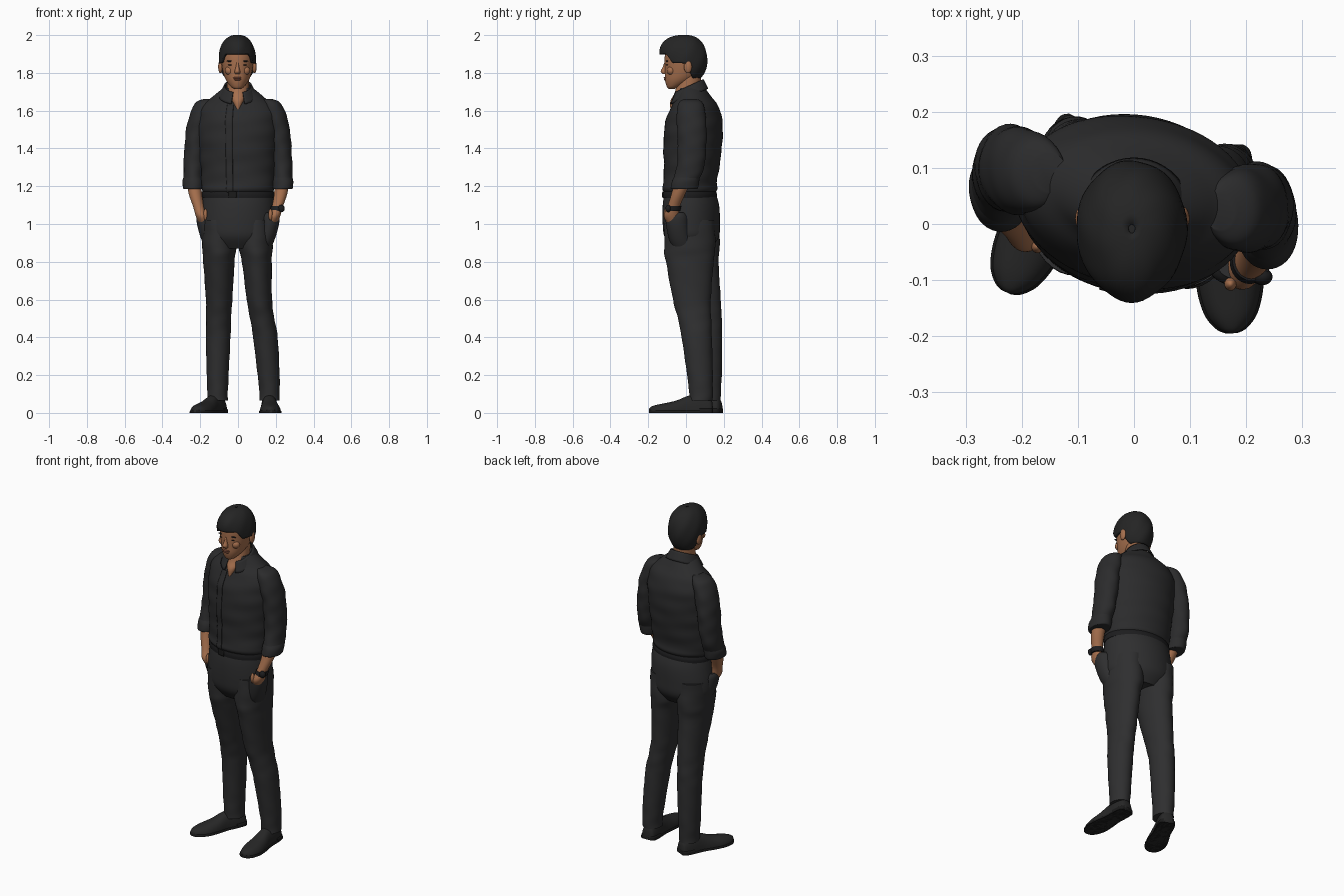
import bpy, bmesh, math
from mathutils import Vector

cube = bpy.data.objects.get("Cube")
if cube:
    bpy.data.objects.remove(cube, do_unlink=True)
made = []


def material(name, r, g, b):
    m = bpy.data.materials.new(name)
    m.use_nodes = True
    m.diffuse_color = (r, g, b, 1)
    m.node_tree.nodes["Principled BSDF"].inputs["Base Color"].default_value = (r, g, b, 1)
    return m


SHIRT = material("shirt black", .024, .024, .025)
TROUSER = material("trouser charcoal", .028, .028, .029)
HAIR = material("hair black", .018, .018, .018)
SHOE = material("shoe black", .02, .02, .02)
SOLE = material("sole black", .01, .01, .01)
SKIN = material("skin tan", .38, .16, .075)
LIP = material("lip brown", .27, .095, .055)
DARK = material("watch black", .012, .012, .013)


def finish(name, bm, mat):
    bmesh.ops.recalc_face_normals(bm, faces=bm.faces)
    mesh = bpy.data.meshes.new(name)
    bm.to_mesh(mesh)
    bm.free()
    mesh.materials.append(mat)
    ob = bpy.data.objects.new(name, mesh)
    bpy.context.collection.objects.link(ob)
    made.append(ob)
    return ob


def grid(name, rows, mat, closed=True, caps=True, thick=0):
    """Skin rows of points; closed rows become a tube."""
    bm = bmesh.new()
    vs = [[bm.verts.new(p) for p in row] for row in rows]
    n = len(vs[0])
    for a, b in zip(vs, vs[1:]):
        for i in range(n if closed else n - 1):
            j = (i + 1) % n
            bm.faces.new((a[i], a[j], b[j], b[i]))
    if closed and caps:
        bm.faces.new(vs[0])
        bm.faces.new(vs[-1])
    ob = finish(name, bm, mat)
    if thick:
        mod = ob.modifiers.new("thickness", "SOLIDIFY")
        mod.thickness = thick
        mod.offset = 0
    return ob


def smooth_path(secs, steps=5):
    """Smooth curve through (x, y, z, rx, ry) sections."""
    out = []
    for i in range(len(secs) - 1):
        a, b, c, d = (secs[max(0, min(len(secs) - 1, i + k))] for k in (-1, 0, 1, 2))
        for s in range(steps):
            t = s / steps
            out.append([q + .5 * t * (r - p + t * (2 * p - 5 * q + 4 * r - w + t * (3 * (q - r) + w - p)))
                        for p, q, r, w in zip(a, b, c, d)])
    return out + [list(secs[-1])]


def loft(name, secs, mat, yaw=0, arc=None, grow=0, fold=0, power=1, segs=40, place=None, thick=0):
    rows = []
    for x, y, z, rx, ry in smooth_path(secs):
        row = []
        for i in range(segs):
            a = math.tau * i / segs if not arc else arc[0] + (arc[1] - arc[0]) * i / (segs - 1)
            k = 1 + fold * (math.sin(3 * a + z * 45) + math.sin(2 * a - z * 70)) / 2
            c, s = math.cos(a), math.sin(a)
            px = math.copysign(abs(c) ** power, c) * (rx * k + grow)
            py = math.copysign(abs(s) ** power, s) * (ry * k + grow)
            p = Vector((x + px * math.cos(yaw) - py * math.sin(yaw),
                        y + px * math.sin(yaw) + py * math.cos(yaw), z))
            row.append(place(p) if place else p)
        rows.append(row)
    return grid(name, rows, mat, closed=not arc, thick=thick)


def ball(name, loc, size, mat):
    bm = bmesh.new()
    bmesh.ops.create_uvsphere(bm, u_segments=20, v_segments=12, radius=1)
    for v in bm.verts:
        v.co = Vector(loc) + Vector([c * s for c, s in zip(v.co, size)])
    return finish(name, bm, mat)


YAW = -.15
# Shirt body, placket and collar
torso = [(0, .02, 1.165, .183, .132), (0, .02, 1.185, .194, .143), (0, .022, 1.22, .194, .14),
         (0, .03, 1.3, .198, .145), (0, .035, 1.4, .205, .153), (0, .04, 1.5, .212, .153),
         (0, .044, 1.57, .21, .143), (0, .047, 1.63, .19, .118), (0, .045, 1.67, .14, .092),
         (0, .03, 1.72, .08, .07)]
loft("shirt_body", torso, SHIRT, YAW, fold=.016, segs=64)
loft("shirt_placket", torso[:-2], SHIRT, YAW, arc=(-1.78, -1.6), grow=.002, fold=.016, segs=5, thick=.005)


def collar_point(u, v):
    a = .36 + u * (math.tau - .72)
    front = (1 + math.cos(a)) / 2
    z = 1.765 - .07 * front - v * (.05 + .012 * front)
    return (math.sin(a) * (.07 + .03 * v), .015 - math.cos(a) * (.074 + .026 * v), z)


grid("shirt_collar", [[collar_point(i / 40, j / 5) for i in range(41)] for j in range(6)],
     SHIRT, closed=False, thick=.008)

# Trousers: hips, belt, buckle
loft("trouser_hips", [(0, .02, 1.18, .183, .13), (0, .026, 1.1, .193, .148), (-.005, .028, 1, .198, .15),
                      (-.005, .03, .93, .188, .142), (-.003, .03, .87, .13, .1)], TROUSER, YAW, segs=56)
loft("belt", [(0, .021, 1.138, .192, .141), (0, .021, 1.156, .193, .142), (0, .02, 1.172, .19, .138)],
     DARK, YAW, segs=56)
loft("belt_buckle", [(0, .021, 1.14, .192, .141), (0, .02, 1.172, .19, .139)], SOLE, YAW,
     arc=(-1.72, -1.5), grow=.004, segs=6, thick=.005)

# Trouser legs
loft("left_leg", [(.095, .02, 1.02, .09, .13), (.093, .02, .88, .09, .136), (.1, .02, .8, .079, .126),
                  (.113, .031, .6, .067, .1), (.128, .045, .5, .064, .088), (.145, .057, .4, .065, .08),
                  (.162, .074, .2, .058, .068), (.167, .08, .1, .053, .062), (.167, .078, .065, .053, .062)],
     TROUSER, fold=.02)
loft("right_leg", [(-.105, .04, 1.02, .09, .13), (-.1, .045, .88, .09, .134), (-.101, .05, .8, .083, .122),
                   (-.1, .087, .6, .07, .097), (-.103, .104, .5, .066, .085), (-.105, .115, .4, .065, .076),
                   (-.108, .12, .2, .058, .069), (-.108, .12, .1, .054, .064), (-.108, .12, .065, .054, .064)],
     TROUSER, fold=.02)

# Shoes: sections run from heel to toe
last = [(0, .026, .05), (.015, .04, .08), (.07, .045, .1), (.13, .045, .09), (.19, .053, .066),
        (.25, .056, .052), (.3, .044, .042), (.327, .024, .032), (.336, .006, .022)]
for side, heel, toe in (("left", (.163, .141), (.174, -.2)), ("right", (-.088, .184), (-.222, -.11))):
    start = Vector((*heel, 0))
    along = (Vector((*toe, 0)) - start).normalized()
    across = Vector((-along.y, along.x, 0))

    def on_floor(p):
        return start + along * p.z + across * p.x + Vector((0, 0, max(p.y, 0)))

    loft(side + "_shoe", [(0, 0, t, w, h) for t, w, h in last], SHOE, power=.85, place=on_floor)
    loft(side + "_sole", [(0, 0, t, w + .004, .016) for t, w, h in last], SOLE, power=.5, place=on_floor)
    loft(side + "_heel", [(0, 0, t, w + .005, .026) for t, w, h in last[:3]], SOLE, power=.4, place=on_floor)

# Arms: sleeves, rolled cuffs, forearms and hands in pockets
sleeve = [(.15, .025, 1.662, .03, .035), (.172, .025, 1.645, .05, .06), (.19, .025, 1.6, .057, .075),
          (.21, .03, 1.53, .059, .078), (.222, .032, 1.45, .058, .077), (.23, .03, 1.36, .056, .074),
          (.236, .018, 1.28, .053, .072), (.237, -.005, 1.22, .05, .068), (.235, -.012, 1.195, .046, .062)]
cuff = [(.236, -.012, 1.185, .048, .064), (.237, -.01, 1.19, .054, .071),
        (.238, -.002, 1.225, .055, .073), (.237, .006, 1.25, .05, .068)]
forearm = [(.235, -.01, 1.24, .04, .045), (.226, -.04, 1.16, .035, .037), (.208, -.066, 1.09, .029, .033),
           (.192, -.076, 1.04, .031, .041), (.178, -.06, .99, .022, .028)]
pocket = [(.178, -.052, 1.06, .036, .045), (.174, -.05, 1.035, .047, .058), (.166, -.045, .98, .047, .058),
          (.148, -.03, .91, .043, .056), (.128, 0, .84, .03, .05)]
for side, s, dy in (("left", 1, 0), ("right", -1, .067)):
    def moved(secs):
        return [(s * x, y + dy, z, rx, ry) for x, y, z, rx, ry in secs]

    loft(side + "_sleeve", moved(sleeve), SHIRT, fold=.035)
    loft(side + "_cuff", moved(cuff), SHIRT, fold=.03)
    loft(side + "_forearm", moved(forearm), SKIN)
    loft(side + "_pocket", moved(pocket), TROUSER)
    # Thumb resting outside the pocket
    ball(side + "_thumb", (s * .172, dy - .107, 1.05), (.011, .012, .03), SKIN)

# Watch
loft("watch_band", [(.205, -.069, 1.068, .034, .038), (.207, -.067, 1.08, .035, .039),
                    (.21, -.063, 1.094, .035, .038)], DARK)
ball("watch_dial", (.229, -.094, 1.082), (.018, .015, .02), DARK)

# Neck with open collar, head
loft("neck", [(0, -.07, 1.6, .006, .012), (0, -.05, 1.65, .03, .033), (0, -.002, 1.69, .055, .06),
              (0, .014, 1.74, .058, .062), (0, .02, 1.8, .058, .06)], SKIN)
loft("head", [(-.003, -.077, 1.715, .016, .016), (-.003, -.064, 1.728, .036, .038),
              (-.003, -.034, 1.76, .06, .077), (-.003, -.012, 1.8, .075, .1), (-.003, -.006, 1.85, .084, .107),
              (-.003, -.005, 1.9, .086, .106), (-.003, -.005, 1.95, .072, .09),
              (-.003, -.005, 1.98, .04, .05)], SKIN)

# Face
loft("nose", [(-.003, -.106, 1.856, .006, .008), (-.003, -.111, 1.83, .009, .013),
              (-.003, -.117, 1.808, .015, .017), (-.003, -.112, 1.794, .013, .012)], SKIN)
ball("upper_lip", (-.003, -.109, 1.774), (.023, .009, .005), LIP)
ball("lower_lip", (-.003, -.108, 1.765), (.019, .009, .006), LIP)
for side, s in (("left", 1), ("right", -1)):
    x = -.003
    ball(side + "_ear", (x + s * .09, .01, 1.832), (.012, .021, .034), SKIN)
    ball(side + "_brow", (x + s * .036, -.1, 1.862), (.022, .006, .004), HAIR)
    ball(side + "_eye", (x + s * .035, -.1, 1.842), (.015, .005, .003), DARK)
    ball(side + "_cheek", (x + s * .04, -.079, 1.812), (.027, .022, .024), SKIN)


# Hair cap with a hairline that drops from brow to nape
def ease(lo, hi, v):
    t = max(0, min(1, (v - lo) / (hi - lo)))
    return t * t * (3 - 2 * t)


def hair_point(u, v):
    a = u * math.tau
    front = -math.sin(a)
    line = 1.34 + .38 * ease(.78, .5, front) + .72 * ease(.0, -.55, front)
    p = .03 + v * (line - .03)
    r = math.sin(p) ** .8
    lift = .022 * max(0, front) * math.sin(min(p * 1.9, math.pi))
    tuft = 1 + .012 * math.sin(7 * a + 5 * p)
    return (-.004 + .093 * r * tuft * math.cos(a), -.008 + (.115 * r * tuft + lift) * math.sin(a),
            1.87 + .125 * math.cos(p))


grid("hair", [[hair_point(i / 64, j / 20) for i in range(64)] for j in range(21)],
     HAIR, caps=False, thick=.012)
ball("hair_crown", (-.004, -.01, 1.93), (.07, .085, .066), HAIR)

# Smooth shading
bpy.ops.object.select_all(action="DESELECT")
for ob in made:
    ob.select_set(True)
bpy.context.view_layer.objects.active = made[0]
bpy.ops.object.shade_smooth_by_angle(angle=math.radians(45))
